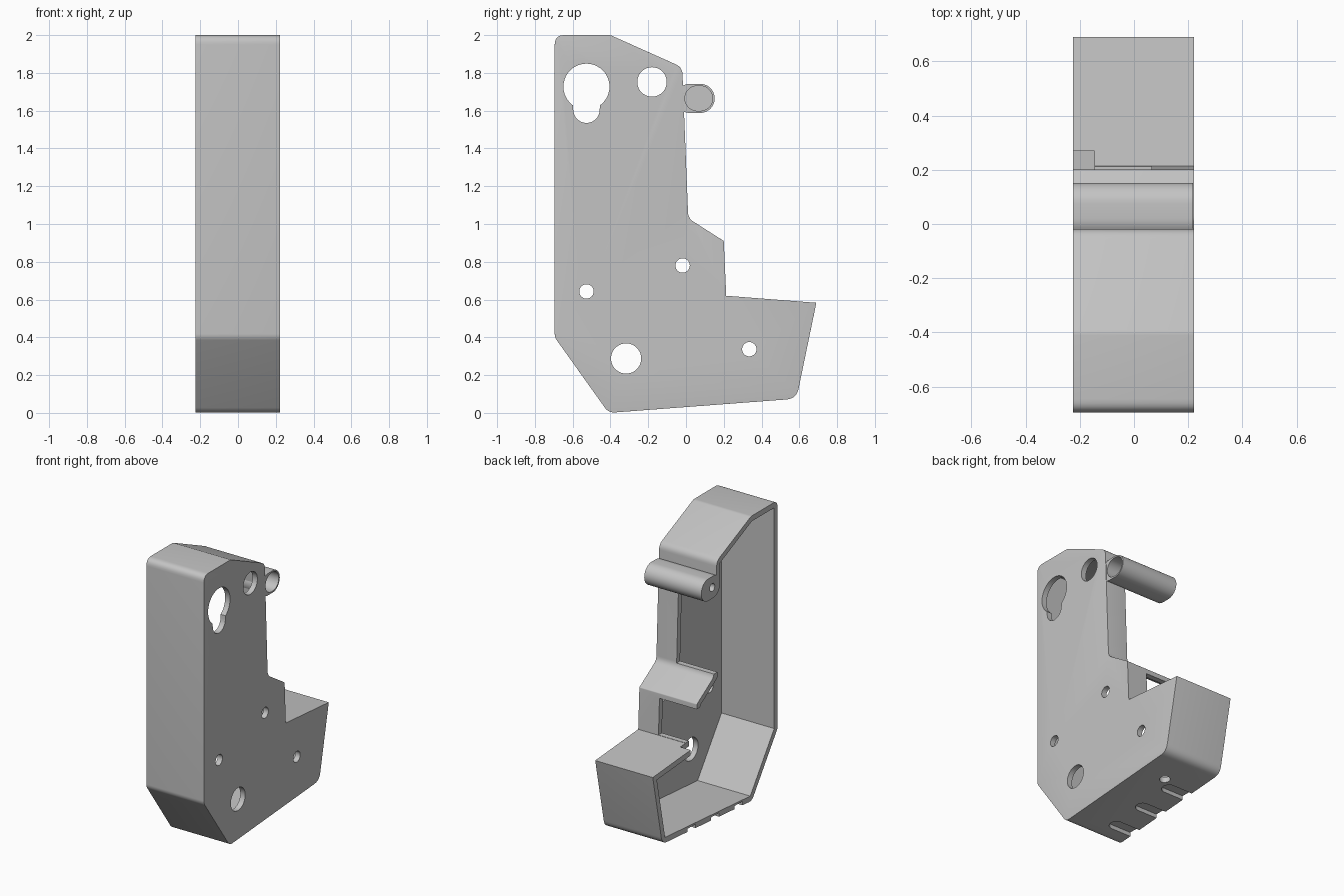
import bpy
import bmesh
import math
from mathutils import Vector

cube = bpy.data.objects.get("Cube")
if cube:
    bpy.data.objects.remove(cube)

OPEN_X, PLATE_X, WALL = -0.225, 0.222, 0.038

grey = bpy.data.materials.new("light_grey")
grey.use_nodes = True
grey.diffuse_color = (0.55, 0.55, 0.55, 1)
grey.node_tree.nodes["Principled BSDF"].inputs["Base Color"].default_value = (0.55, 0.55, 0.55, 1)

# Outline corners: y, z, corner radius
OUTLINE = [(-0.695, 2.0, 0.05), (-0.695, 0.4, 0.06), (-0.41, 0.0, 0.06),
           (0.585, 0.075, 0.07), (0.69, 0.583, 0), (0.213, 0.62, 0),
           (0.2, 0.91, 0.01), (0.012, 1.03, 0.06), (-0.02, 1.83, 0.06),
           (-0.4, 2.0, 0.05)]


def rounded(corners, steps=6):
    """Replace each corner that has a radius with a short curve."""
    points = []
    for i, (y, z, r) in enumerate(corners):
        p = Vector((y, z))
        if r <= 0:
            points.append(p)
            continue
        a = (Vector(corners[i - 1][:2]) - p).normalized()
        b = (Vector(corners[(i + 1) % len(corners)][:2]) - p).normalized()
        reach = r / math.tan(a.angle(b) / 2)
        for s in range(steps + 1):
            t = s / steps
            points.append(p + a * reach * (1 - t) ** 2 + b * reach * t ** 2)
    return points


def inset(corners, d):
    """Move every side of a counter-clockwise outline inward by d."""
    result = []
    for i, (y, z, r) in enumerate(corners):
        p = Vector((y, z))
        u = (p - Vector(corners[i - 1][:2])).normalized()
        v = (Vector(corners[(i + 1) % len(corners)][:2]) - p).normalized()
        n, m = Vector((-u.y, u.x)), Vector((-v.y, v.x))
        q = p + (n + m) * d / (1 + n.dot(m))
        result.append((q.x, q.y, 0))
    return result


def slot(y0, z0, y1, z1, r, steps=20):
    """Outline of a rounded bar, or a circle when both ends meet."""
    a = math.atan2(z1 - z0, y1 - y0)
    pts = []
    for cy, cz, start in ((y1, z1, a - math.pi / 2), (y0, z0, a + math.pi / 2)):
        if pts and (y0, z0) == (y1, z1):
            steps -= 1
        first = 1 if pts and (y0, z0) == (y1, z1) else 0
        for s in range(first, steps + 1):
            t = start + math.pi * s / (steps + first)
            pts.append(Vector((cy + r * math.cos(t), cz + r * math.sin(t))))
    return pts


def prism(name, points, low, high, axis="x", rim=0):
    """Extrude an outline along x (points are y, z) or z (points are x, y)."""
    bm = bmesh.new()

    def place(p, h):
        return (h, p.x, p.y) if axis == "x" else (p.x, p.y, h)
    ends = [[bm.verts.new(place(p, h)) for p in points] for h in (low, high)]
    bm.faces.new(ends[0])
    cap = bm.faces.new(ends[1])
    for i in range(len(points)):
        bm.faces.new((ends[0][i - 1], ends[0][i], ends[1][i], ends[1][i - 1]))
    bmesh.ops.recalc_face_normals(bm, faces=bm.faces[:])
    if rim:
        edges = []
        for e in cap.edges:
            mid = (e.verts[0].co + e.verts[1].co) / 2
            if not (mid.y > 0.19 and mid.z > 0.55):
                edges.append(e)
        bmesh.ops.bevel(bm, geom=edges, offset=rim, segments=4, profile=0.5,
                        affect="EDGES", clamp_overlap=True)
    mesh = bpy.data.meshes.new(name)
    bm.to_mesh(mesh)
    bm.free()
    mesh.materials.append(grey)
    obj = bpy.data.objects.new(name, mesh)
    bpy.context.collection.objects.link(obj)
    return obj


def box(y0, y1, z0, z1, x0, x1):
    pts = [Vector(p) for p in ((y0, z0), (y1, z0), (y1, z1), (y0, z1))]
    return prism("cutter", pts, x0, x1)


def cut(target, cutter):
    """Subtract a cutter and discard it."""
    mod = target.modifiers.new("cut", "BOOLEAN")
    mod.operation, mod.solver, mod.object = "DIFFERENCE", "EXACT", cutter
    bpy.context.view_layer.objects.active = target
    bpy.ops.object.modifier_apply(modifier=mod.name)
    bpy.data.objects.remove(cutter)


# Shell: side plate with a wall around it, open on one side
shell = prism("shell", rounded(OUTLINE), OPEN_X, PLATE_X, rim=0.025)
cut(shell, prism("cutter", rounded(inset(OUTLINE, WALL)), OPEN_X - 0.1, PLATE_X - WALL))

# Openings in the back wall and a notch in the shelf
cut(shell, box(-0.062, 0.1, 1.05, 1.67, -0.4, 0.065))
cut(shell, box(0.15, 0.3, 0.622, 0.875, -0.4, 0.065))
cut(shell, box(0.15, 0.27, 0.5, 0.7, -0.4, -0.145))

# Keyhole, large holes and screw holes in the side plate
keyhole = [Vector((-0.527 + 0.122 * math.cos(t), 1.727 + 0.122 * math.sin(t)))
           for t in (math.radians(-54 + 9 * k) for k in range(33))]
keyhole += [Vector((-0.527 + 0.07 * math.cos(t), 1.605 + 0.07 * math.sin(t)))
            for t in (math.radians(180 + 12 * k) for k in range(16))]
cut(shell, prism("cutter", keyhole, 0.1, 0.4))
for y, z, r in ((-0.18, 1.752, 0.078), (-0.317, 0.288, 0.08), (-0.527, 0.643, 0.038),
                (-0.018, 0.78, 0.038), (0.335, 0.337, 0.038)):
    cut(shell, prism("cutter", slot(y, z, y, z, r), 0.1, 0.4))

# Grooves and a drain hole under the floor
for y in (-0.26, 0.0, 0.26):
    floor_z = 0.075 * (y + 0.41)
    groove = prism("cutter", slot(-0.4, y, -0.07, y, 0.045), -0.1, floor_z + 0.025, axis="z")
    cut(shell, groove)
cut(shell, prism("cutter", slot(0.02, 0.33, 0.02, 0.33, 0.035), -0.1, 0.2, axis="z"))

# Peg across the back: hollow at the plate end, blind screw hole at the other
peg = prism("back_peg", slot(0.02, 1.665, 0.075, 1.665, 0.077), OPEN_X, PLATE_X - 0.004)
cut(peg, prism("cutter", slot(0.06, 1.665, 0.075, 1.665, 0.066), -0.08, 0.4))
cut(peg, prism("cutter", slot(0.03, 1.665, 0.03, 1.665, 0.028), -0.4, -0.12))

for obj in (shell, peg):
    bpy.ops.object.select_all(action="DESELECT")
    obj.select_set(True)
    bpy.context.view_layer.objects.active = obj
    bpy.ops.object.shade_smooth_by_angle(angle=math.radians(30))
